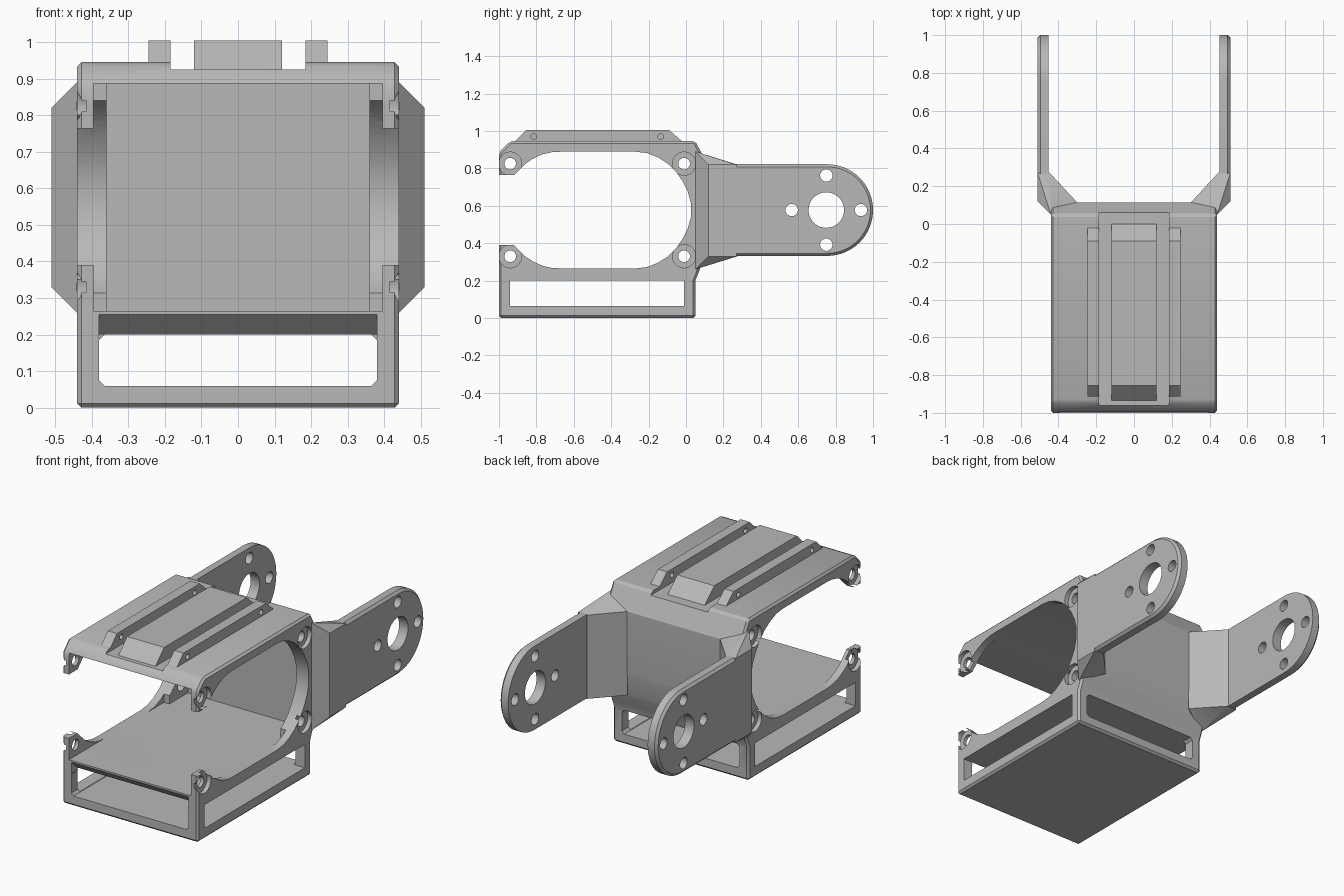
import bpy, bmesh, math
from mathutils import Vector

if "Cube" in bpy.data.objects:
    bpy.data.objects.remove(bpy.data.objects["Cube"], do_unlink=True)

grey = bpy.data.materials.new("light_grey")
grey.use_nodes = True
colour = (0.48, 0.48, 0.48, 1)
grey.diffuse_color = colour
grey.node_tree.nodes["Principled BSDF"].inputs["Base Color"].default_value = colour


def finish(name, bm):
    bmesh.ops.recalc_face_normals(bm, faces=bm.faces)
    mesh = bpy.data.meshes.new(name)
    bm.to_mesh(mesh)
    bm.free()
    mesh.materials.append(grey)
    ob = bpy.data.objects.new(name, mesh)
    bpy.context.collection.objects.link(ob)
    return ob


def extrude(name, pts, a, b, axis="x"):
    """Extrude a (y, z) profile along x, or an (x, z) profile along y."""
    bm = bmesh.new()
    place = (lambda p: (a, p[0], p[1])) if axis == "x" else (lambda p: (p[0], a, p[1]))
    face = bm.faces.new([bm.verts.new(place(p)) for p in pts])
    new = bmesh.ops.extrude_face_region(bm, geom=[face])["geom"]
    shift = Vector((b - a, 0, 0)) if axis == "x" else Vector((0, b - a, 0))
    bmesh.ops.translate(bm, vec=shift, verts=[v for v in new if isinstance(v, bmesh.types.BMVert)])
    return finish(name, bm)


def hull(name, pts):
    bm = bmesh.new()
    for p in pts:
        bm.verts.new(p)
    bmesh.ops.convex_hull(bm, input=bm.verts)
    return finish(name, bm)


def box(name, lo, hi):
    return hull(name, [(x, y, z) for x in (lo[0], hi[0]) for y in (lo[1], hi[1]) for z in (lo[2], hi[2])])


def arc(y, z, r, start, end, n):
    steps = [math.radians(start + (end - start) * i / n) for i in range(n + 1)]
    return [(y + r * math.cos(t), z + r * math.sin(t)) for t in steps]


def drill(y, z, r, a=-1, b=1):
    return extrude("drill", arc(y, z, r, 0, 350, 35), a, b)


def apply(ob, kind, **settings):
    mod = ob.modifiers.new(kind, kind)
    for key, value in settings.items():
        setattr(mod, key, value)
    bpy.context.view_layer.objects.active = ob
    bpy.ops.object.modifier_apply(modifier=mod.name)


def combine(ob, others, operation="DIFFERENCE"):
    for other in others:
        apply(ob, "BOOLEAN", object=other, operation=operation, solver="EXACT")
        bpy.data.objects.remove(other, do_unlink=True)


def chamfer(ob, width):
    apply(ob, "BEVEL", width=width, segments=1, limit_method="ANGLE", angle_limit=math.radians(40))


def smooth(ob):
    bpy.ops.object.select_all(action="DESELECT")
    ob.select_set(True)
    bpy.context.view_layer.objects.active = ob
    bpy.ops.object.shade_smooth_by_angle(angle=math.radians(25))


MID = 0.577  # height of the arm axis and of the side openings


def mirrored(pts):
    return pts + [(y, 2 * MID - z) for y, z in reversed(pts)]


# Body shell
body = extrude("body", [(-1, 0), (0.05, 0), (0.05, 0.2), (0.07, 0.25), (0.09, 0.31), (0.105, 0.38),
                        (0.115, 0.46), (0.115, 0.82), (0.05, 0.945), (-0.94, 0.945), (-1, 0.885)],
               -0.44, 0.44)
chamfer(body, 0.012)

# Flared brackets joining the arms to the body
for s in (-1, 1):
    plan = [(0.44, 0.05, 0.26, 0.89), (0.51, 0.12, 0.33, 0.82), (0.51, 0.27, 0.33, 0.82),
            (0.45, 0.275, 0.33, 0.82), (0.30, 0.113, 0.33, 0.82), (0.36, 0.06, 0.33, 0.82)]
    bracket = hull("bracket", [(s * x, y, z) for x, y, lo, hi in plan for z in (lo, hi)])
    combine(body, [bracket], "UNION")

# Side openings with four ears, and the pocket behind them
opening = mirrored([(-1.1, 0.39), (-0.92, 0.39), (-0.86, 0.33), (-0.82, 0.303), (-0.77, 0.28), (-0.72, 0.268),
                    (-0.67, 0.265), (-0.27, 0.265), (-0.21, 0.272), (-0.15, 0.295), (-0.1, 0.327), (-0.055, 0.37),
                    (-0.02, 0.42), (0.01, 0.48), (0.026, 0.54)])
combine(body, [extrude("opening", opening, -0.6, 0.6),
               box("pocket", (-0.395, -1.1, 0.265), (0.395, -0.12, 0.887)),
               box("rear_pocket", (-0.36, -0.5, 0.265), (0.36, 0.05, 0.887))])

# Ear holes and shallow seats around them
for y in (-0.94, -0.01):
    for z in (0.33, 0.825):
        combine(body, [drill(y, z, 0.062, s * 0.415, s * 0.46) for s in (-1, 1)])
        combine(body, [drill(y, z, 0.031)])

# Tray windows below the pocket
front_window = [(-0.38, 0.075), (-0.365, 0.06), (0.365, 0.06), (0.38, 0.075),
                (0.38, 0.185), (0.365, 0.2), (-0.365, 0.2), (-0.38, 0.185)]
combine(body, [extrude("front_window", front_window, -1.1, 0.3, "y"),
               box("side_window", (-0.6, -0.94, 0.063), (0.6, -0.01, 0.2)),
               hull("front_lip", [(x, y, z) for x in (-0.38, 0.38)
                                  for y, z in ((-1.01, 0.264), (-1.01, 0.19), (-0.94, 0.19), (-0.94, 0.2))]),
               box("top_channel", (-0.185, -1.1, 0.925), (0.185, 0.3, 1.1))])
smooth(body)

# Raised rails and centre bar on top
for name, x0, x1, base in (("right_rail", -0.245, -0.185, 0.935), ("left_rail", 0.185, 0.245, 0.935),
                           ("centre_bar", -0.12, 0.12, 0.92)):
    drop = 0.945 - base
    rail = extrude(name, [(-0.915 - drop, base), (-0.02 + drop, base), (-0.09, 1.005), (-0.855, 1.005)], x0, x1)
    if name != "centre_bar":
        combine(rail, [drill(y, 0.97, 0.015) for y in (-0.815, -0.135)])
    smooth(rail)

# Arms with rounded ends and bolt holes
for name, s in (("right_arm", -1), ("left_arm", 1)):
    outline = [(0.15, MID - 0.245)] + arc(0.755, MID, 0.245, -90, 90, 32) + [(0.15, MID + 0.245)]
    arm = extrude(name, outline, s * 0.452, s * 0.51)
    # Chamfer only the outer rim
    bm = bmesh.new()
    bm.from_mesh(arm.data)
    rim = [e for e in bm.edges if all(abs(v.co.x) > 0.5 for v in e.verts)]
    bmesh.ops.bevel(bm, geom=rim, offset=0.014, segments=1, affect="EDGES")
    bm.to_mesh(arm.data)
    bm.free()
    combine(arm, [drill(0.75, MID, 0.095)])
    for dy, dz in ((0.185, 0), (-0.185, 0), (0, 0.185), (0, -0.185)):
        combine(arm, [drill(0.75 + dy, MID + dz, 0.033)])
    smooth(arm)
